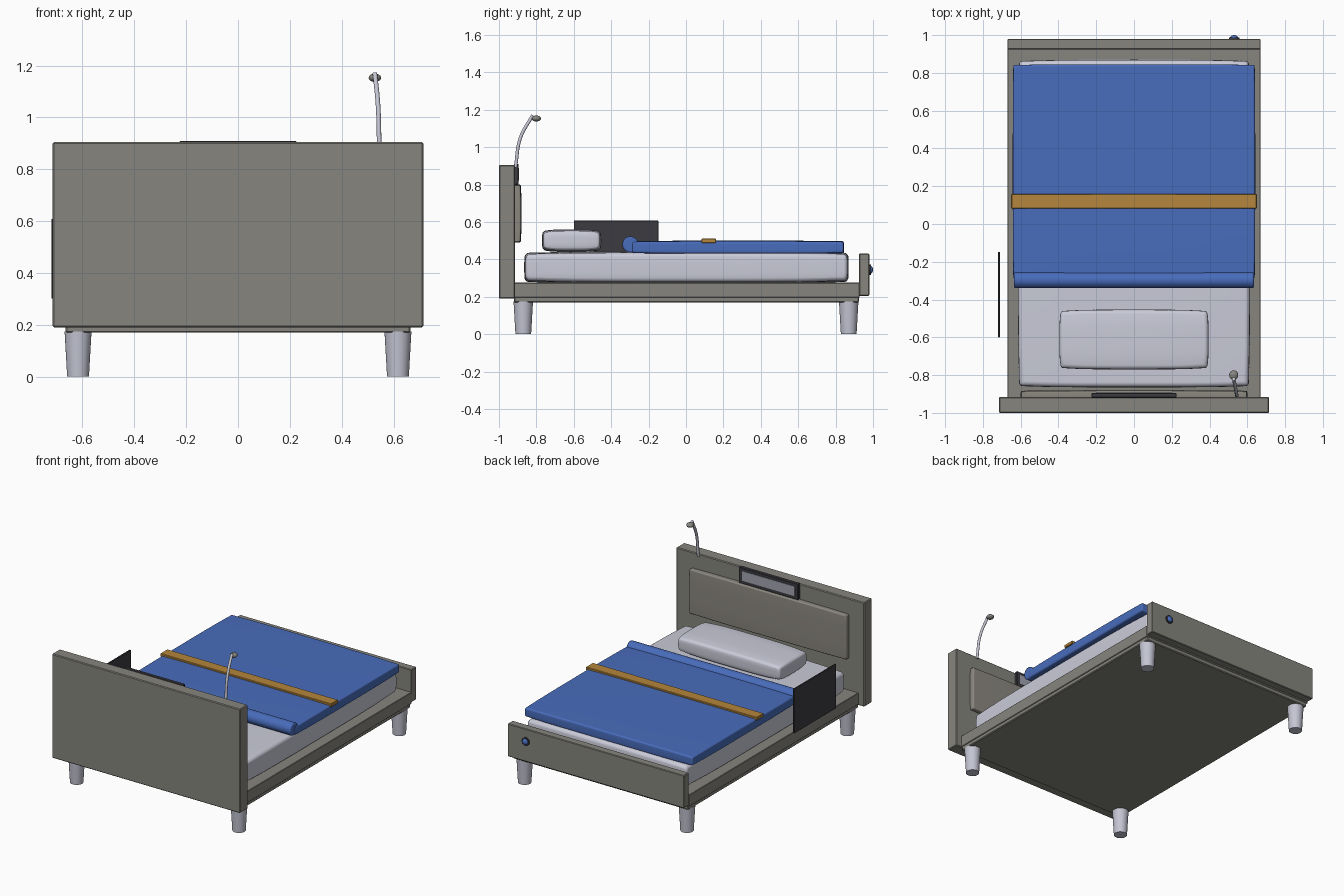
import bpy, bmesh
from math import radians
from mathutils import Vector

default = bpy.data.objects.get("Cube")
if default:
    bpy.data.objects.remove(default, do_unlink=True)


def material(name, r, g, b):
    m = bpy.data.materials.new(name)
    m.use_nodes = True
    m.diffuse_color = (r, g, b, 1)
    m.node_tree.nodes["Principled BSDF"].inputs["Base Color"].default_value = (r, g, b, 1)
    return m


taupe = material("taupe frame", 0.24, 0.235, 0.21)
padding = material("taupe padding", 0.26, 0.245, 0.215)
linen = material("pale linen", 0.59, 0.60, 0.69)
metal = material("pale metal", 0.55, 0.56, 0.65)
blue = material("blue duvet", 0.065, 0.15, 0.50)
gold = material("gold band", 0.46, 0.24, 0.045)
dark = material("dark plastic", 0.045, 0.043, 0.052)
glass = material("screen glass", 0.36, 0.37, 0.44)


def finish(obj, mat, smooth=True):
    obj.data.materials.append(mat)
    if smooth:
        bpy.ops.object.select_all(action="DESELECT")
        obj.select_set(True)
        bpy.context.view_layer.objects.active = obj
        bpy.ops.object.shade_smooth_by_angle(angle=radians(35))
    return obj


def box(name, mat, xs, ys, zs, radius=0.0, segments=1, bow=0.0):
    """Box between limits, with rounded edges and optionally bowed sides."""
    low, high = (Vector(p) for p in zip(xs, ys, zs))
    mid, half = (low + high) / 2, (high - low) / 2
    bm = bmesh.new()
    bmesh.ops.create_cube(bm, size=2)
    if bow:
        bmesh.ops.subdivide_edges(bm, edges=bm.edges[:], cuts=7, use_grid_fill=True)
    for v in bm.verts:
        x, y, z = v.co
        shrink = Vector((y ** 4 + z ** 4, x ** 4 + z ** 4, x ** 4 + y ** 4)) * bow / 2
        v.co = Vector(mid[i] + v.co[i] * (half[i] - shrink[i]) for i in range(3))
    mesh = bpy.data.meshes.new(name)
    bm.to_mesh(mesh)
    bm.free()
    obj = bpy.data.objects.new(name, mesh)
    bpy.context.collection.objects.link(obj)
    if radius:
        mod = obj.modifiers.new("rounding", "BEVEL")
        mod.width, mod.segments = radius, segments
        mod.limit_method, mod.angle_limit = "ANGLE", radians(40)
    return finish(obj, mat, segments > 1)


def cylinder(name, mat, centre, radius, depth, rotation=(0, 0, 0), top=None):
    bpy.ops.mesh.primitive_cone_add(
        vertices=32, radius1=radius, radius2=radius if top is None else top,
        depth=depth, location=centre, rotation=rotation)
    obj = bpy.context.object
    obj.name = name
    return finish(obj, mat)


def ball(name, mat, centre, scale):
    bpy.ops.mesh.primitive_uv_sphere_add(segments=24, ring_count=12, radius=1, location=centre)
    obj = bpy.context.object
    obj.name, obj.scale = name, scale
    return finish(obj, mat)


# Frame
box("headboard", taupe, (-0.715, 0.715), (-1, -0.915), (0.19, 0.905), 0.005)
box("footboard", taupe, (-0.67, 0.67), (0.925, 0.98), (0.205, 0.43), 0.004)
box("bed_platform", taupe, (-0.67, 0.67), (-0.92, 0.928), (0.195, 0.275), 0.003)
box("underside_slab", taupe, (-0.665, 0.665), (-0.92, 0.925), (0.17, 0.2), 0.005)

# Tapered legs
for end, y in (("head", -0.87), ("foot", 0.87)):
    for side, x in (("right", -0.617), ("left", 0.617)):
        cylinder(f"{end}_{side}_leg", metal, (x, y, 0.0875), 0.042, 0.175, top=0.052)

# Headboard cushion and screen
box("headboard_cushion", padding, (-0.6, 0.6), (-0.93, -0.88), (0.49, 0.80), 0.018, 4, 0.006)
box("screen_frame", dark, (-0.225, 0.225), (-0.92, -0.895), (0.80, 0.91), 0.003)
box("screen_pane", glass, (-0.2, 0.2), (-0.898, -0.893), (0.822, 0.888))

# Bedding
box("mattress", linen, (-0.615, 0.615), (-0.865, 0.87), (0.272, 0.442), 0.055, 6, 0.014)
box("pillow", linen, (-0.395, 0.395), (-0.77, -0.453), (0.44, 0.56), 0.045, 6, 0.016)
box("duvet", blue, (-0.642, 0.642), (-0.29, 0.845), (0.428, 0.5), 0.025, 5, 0.006)
roll = cylinder("duvet_fold", blue, (0, -0.297, 0.479), 0.043, 1.27, (0, radians(90), 0))
mod = roll.modifiers.new("rounding", "BEVEL")
mod.width, mod.segments, mod.angle_limit = 0.008, 2, radians(40)
box("duvet_band", gold, (-0.65, 0.65), (0.083, 0.16), (0.488, 0.511), 0.003)

# Side guard
box("side_guard", dark, (-0.72, -0.71), (-0.6, -0.148), (0.302, 0.608), 0.002)

# Reading lamp
curve = bpy.data.curves.new("lamp_stem", "CURVE")
curve.dimensions = "3D"
curve.bevel_depth, curve.bevel_resolution = 0.009, 4
curve.use_fill_caps = True
spline = curve.splines.new("BEZIER")
path = [(0.545, -0.912, 0.89), (0.54, -0.885, 1.05), (0.528, -0.82, 1.17)]
spline.bezier_points.add(len(path) - 1)
for point, co in zip(spline.bezier_points, path):
    point.co = co
    point.handle_left_type = point.handle_right_type = "AUTO"
stem = bpy.data.objects.new("lamp_stem", curve)
bpy.context.collection.objects.link(stem)
stem.data.materials.append(metal)
ball("lamp_head", taupe, (0.528, -0.8, 1.153), (0.024, 0.025, 0.016))

# Footboard button
cylinder("button_ring", dark, (0.53, 0.982, 0.345), 0.028, 0.012, (radians(90), 0, 0))
ball("button", blue, (0.53, 0.986, 0.345), (0.021, 0.014, 0.021))
